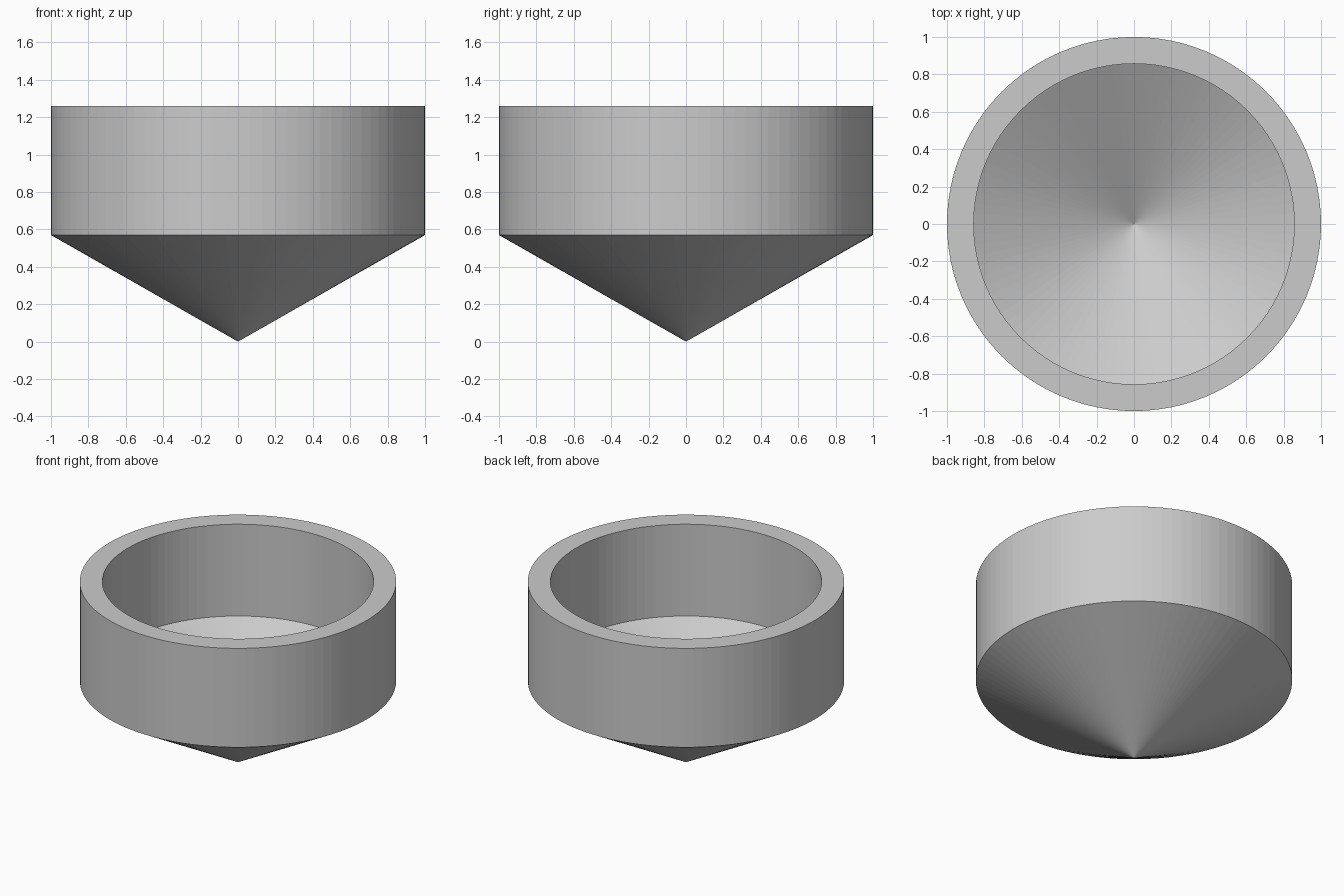
import bpy
import bmesh
from math import tau

cube = bpy.data.objects.get("Cube")
if cube:
    bpy.data.objects.remove(cube, do_unlink=True)

# Plain grey finish
grey = bpy.data.materials.new("plain_grey")
grey.use_nodes = True
colour = (0.6, 0.6, 0.6, 1)
grey.diffuse_color = colour
grey.node_tree.nodes["Principled BSDF"].inputs["Base Color"].default_value = colour


def lathe(name, profile, steps):
    """Spin a radius/height profile around the z axis."""
    bm = bmesh.new()
    verts = [bm.verts.new((r, 0, z)) for r, z in profile]
    edges = [bm.edges.new(pair) for pair in zip(verts, verts[1:])]
    bmesh.ops.spin(bm, geom=verts + edges, cent=(0, 0, 0), axis=(0, 0, 1),
                   angle=tau, steps=steps, use_merge=True)
    bmesh.ops.remove_doubles(bm, verts=bm.verts, dist=0.0001)
    bmesh.ops.recalc_face_normals(bm, faces=bm.faces)
    mesh = bpy.data.meshes.new(name)
    bm.to_mesh(mesh)
    bm.free()
    mesh.materials.append(grey)
    obj = bpy.data.objects.new(name, mesh)
    bpy.context.collection.objects.link(obj)
    return obj


# Thick-walled cup: outer cone, outer wall, flat rim, inner wall, inner cone
top, shoulder, floor_edge = 1.26, 0.57, 0.62
outer, inner = 1.0, 0.857
lathe("hollow_cup", [(0, 0), (outer, shoulder), (outer, top),
                     (inner, top), (inner, floor_edge), (0, 0.13)], 96)
